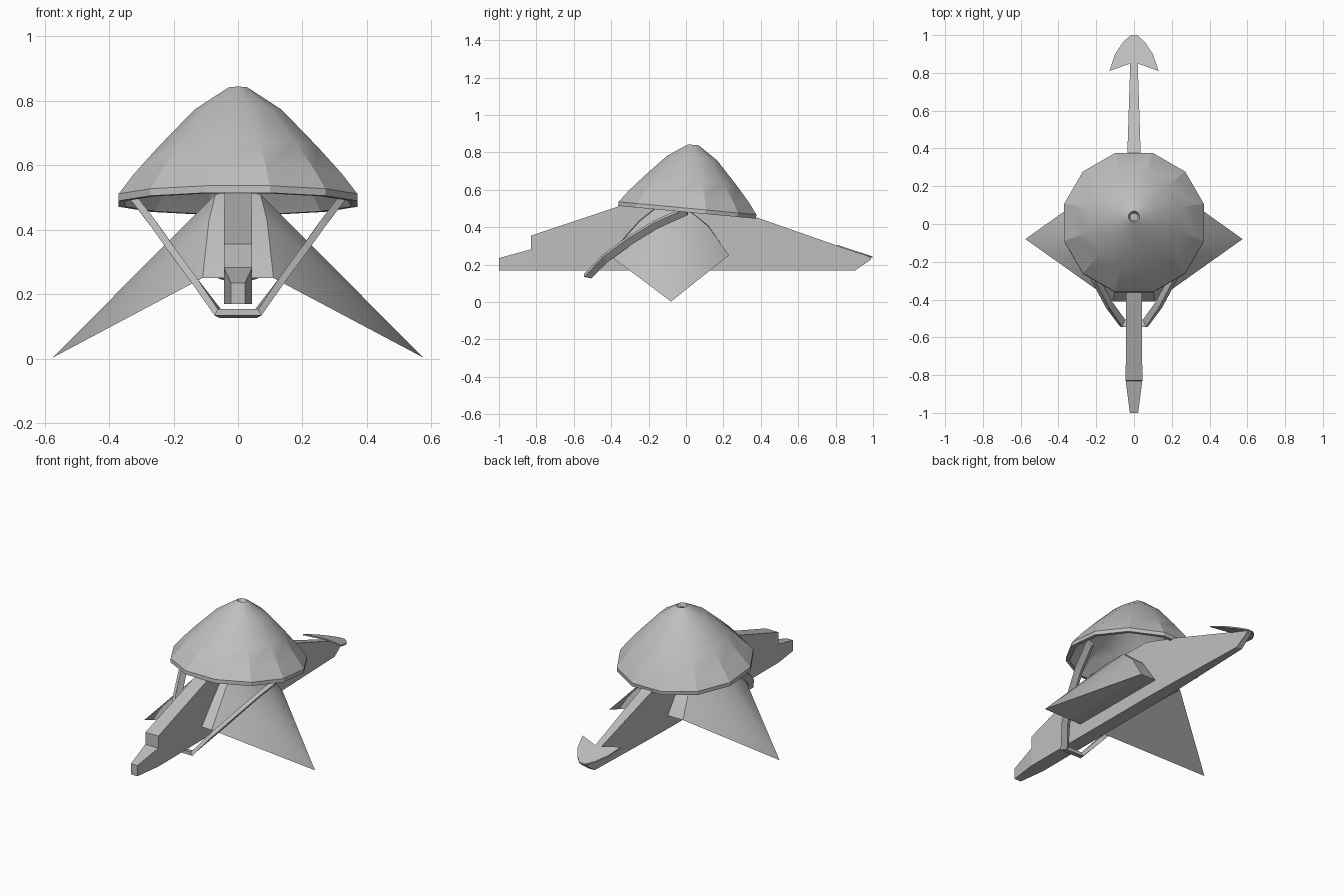
import bpy, bmesh, math
from mathutils import Vector, Matrix

if "Cube" in bpy.data.objects:
    bpy.data.objects.remove(bpy.data.objects["Cube"])

grey = bpy.data.materials.new("light grey")
grey.diffuse_color = (0.52, 0.52, 0.52, 1)
grey.use_nodes = True
grey.node_tree.nodes["Principled BSDF"].inputs["Base Color"].default_value = grey.diffuse_color


def make(name, verts, faces, smooth=None):
    """Build a mesh object from points and faces, with consistent normals."""
    me = bpy.data.meshes.new(name)
    me.from_pydata([tuple(v) for v in verts], [], faces)
    bm = bmesh.new()
    bm.from_mesh(me)
    bmesh.ops.recalc_face_normals(bm, faces=bm.faces)
    bm.to_mesh(me)
    bm.free()
    me.materials.append(grey)
    ob = bpy.data.objects.new(name, me)
    bpy.context.collection.objects.link(ob)
    if smooth:
        bpy.ops.object.select_all(action='DESELECT')
        ob.select_set(True)
        bpy.context.view_layer.objects.active = ob
        bpy.ops.object.shade_smooth_by_angle(angle=math.radians(smooth))
    return ob


def loft(name, rings, smooth=None):
    """Skin between rings of equal point count and cap both ends."""
    n = len(rings[0])
    faces = [(i * n + j, i * n + (j + 1) % n, (i + 1) * n + (j + 1) % n, (i + 1) * n + j)
             for i in range(len(rings) - 1) for j in range(n)]
    faces += [tuple(range(n)), tuple(range((len(rings) - 1) * n, len(rings) * n))]
    return make(name, [p for r in rings for p in r], faces, smooth)


# Hat: hollow twelve-sided dome, tilted back; outer profile up, inner profile down
outer = [(0.383, -0.022), (0.383, 0), (0.335, 0.062), (0.255, 0.15), (0.14, 0.268), (0.03, 0.34)]
inner = [(0.02, 0.318), (0.13, 0.248), (0.24, 0.133), (0.32, 0.045), (0.362, -0.022)]
tilt = Matrix.Translation((0, 0.008, 0.502)) @ Matrix.Rotation(math.radians(-5.3), 4, 'X')
rings = [[tilt @ Vector((r * math.cos(a), r * math.sin(a), h))
          for a in (math.radians(15 + 30 * k) for k in range(12))] for r, h in outer + inner]
hat = loft("hat", rings)
bm = bmesh.new()
bm.from_mesh(hat.data)
# The rim stays open: join outer and inner lip instead of capping it
bm.verts.ensure_lookup_table()
low = [f for f in bm.faces if len(f.verts) == 12 and f.calc_center_median().z < 0.6]
bmesh.ops.delete(bm, geom=low, context='FACES_ONLY')
bmesh.ops.bridge_loops(bm, edges=[e for e in bm.edges if e.is_boundary])
caps = [e for e in bm.edges if e.is_boundary]
if caps:
    bmesh.ops.holes_fill(bm, edges=caps)
bmesh.ops.recalc_face_normals(bm, faces=bm.faces)
bm.to_mesh(hat.data)
bm.free()
bpy.context.view_layer.objects.active = hat
hat.select_set(True)
bpy.ops.object.shade_smooth_by_angle(angle=math.radians(22))

# Body: long box-section hull, given as y, bottom, top, half width
hull = [(-1, 0.17, 0.235, 0.022), (-0.83, 0.17, 0.282, 0.044), (-0.829, 0.17, 0.355, 0.044),
        (-0.32, 0.17, 0.525, 0.042), (0.15, 0.17, 0.525, 0.04), (0.38, 0.17, 0.452, 0.035),
        (0.905, 0.17, 0.268, 0.018), (0.99, 0.228, 0.24, 0.015)]
loft("body", [[Vector(p) for p in ((-w, y, b), (w, y, b), (w, y, t), (-w, y, t))]
              for y, b, t, w in hull])

# Wings: half cones running from the body down to a pointed tip, flat underneath
section = [(0.11, -0.41, 0.25), (0.09, -0.25, 0.43), (0.07, -0.15, 0.51),
           (0.07, -0.01, 0.51), (0.11, 0.12, 0.405), (0.14, 0.23, 0.25)]
tip = (0.575, -0.08, 0.003)
for side, label in ((1, "right"), (-1, "left")):
    pts = [(side * x, y, z) for x, y, z in section + [tip]]
    # inner points close the wing against the body
    pts += [(0, -0.41, 0.25), (0, -0.25, 0.44), (0, -0.15, 0.52),
            (0, -0.01, 0.52), (0, 0.12, 0.41), (0, 0.23, 0.25)]
    faces = [(i, i + 1, 6) for i in range(5)]
    faces += [(i, i + 1, i + 8, i + 7) for i in range(5)]
    faces += [(0, 6, 5), (0, 5, 12, 7), tuple(range(7, 13))]
    make(label + "_wing", pts, faces, 28)

# Strap: flat band hanging from both sides of the hat, passing under the nose
half = [(0.06, -0.525, 0.14), (0.13, -0.43, 0.235), (0.20, -0.30, 0.33),
        (0.26, -0.16, 0.415), (0.315, 0.0, 0.487)]
path = [Vector((-x, y, z)) for x, y, z in reversed(half)] + [Vector(p) for p in half]
band = []
for i, p in enumerate(path):
    t = (path[min(i + 1, len(path) - 1)] - path[max(i - 1, 0)]).normalized()
    out = Vector((t.z, 0, -t.x)).normalized()
    wide = t.cross(out).normalized() * 0.021
    out *= 0.011
    band.append([p + out + wide, p + out - wide, p - out - wide, p - out + wide])
loft("strap", band)

# Tail fin: thin arrowhead plate sloping down to the tail end
right_edge = [(0.02, 0.998), (0.06, 0.96), (0.10, 0.90), (0.13, 0.81), (0.018, 0.85)]
outline = right_edge + [(-x, y) for x, y in reversed(right_edge)]
loft("tail_fin", [[Vector((x, y, 0.241 + (1 - y) * 0.33 + d)) for x, y in outline]
                  for d in (-0.006, 0.002)])
